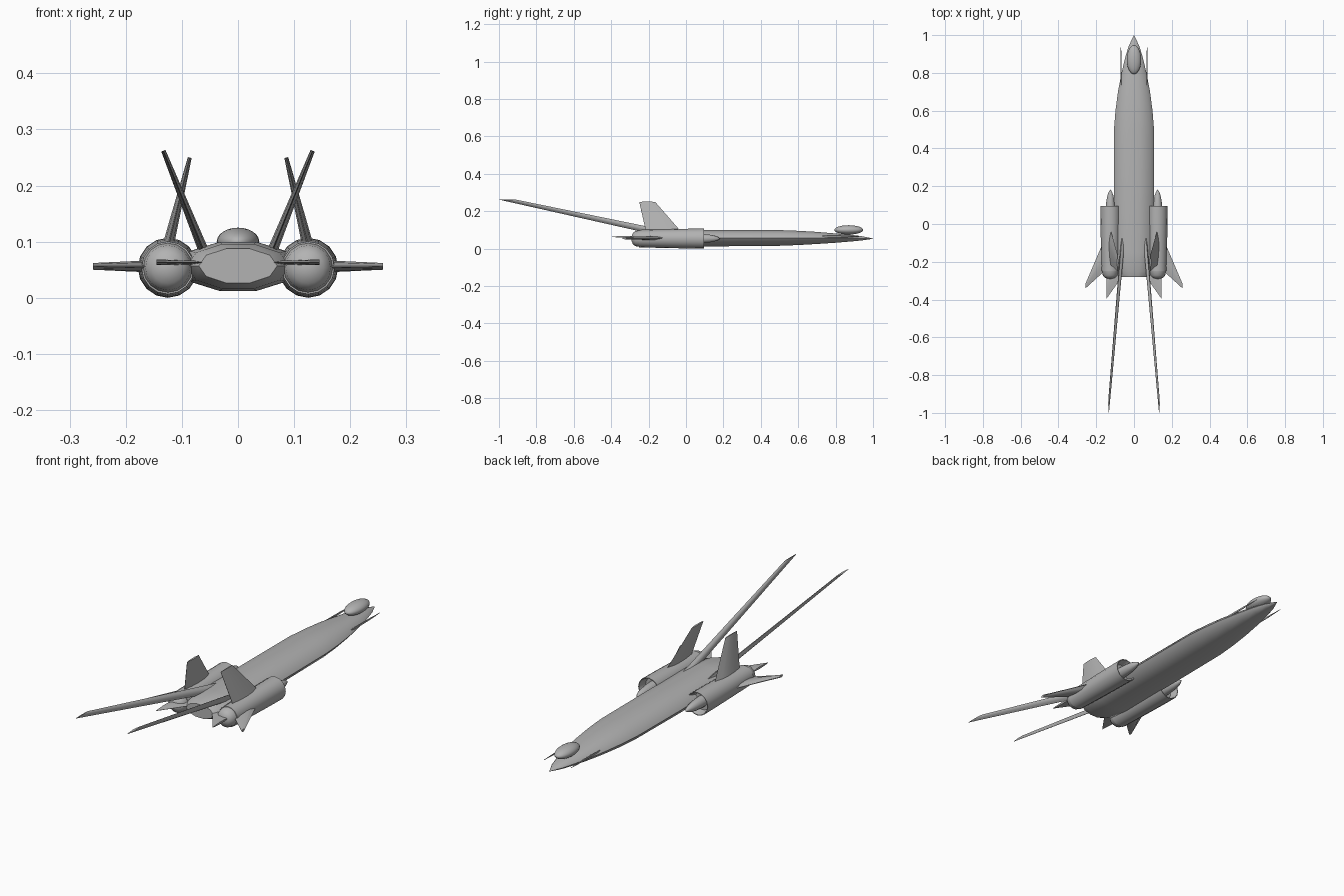
import bpy, bmesh, math
from mathutils import Vector

if "Cube" in bpy.data.objects:
    bpy.data.objects.remove(bpy.data.objects["Cube"])

grey = bpy.data.materials.new("hull grey")
grey.diffuse_color = (0.45, 0.45, 0.45, 1)
grey.use_nodes = True
grey.node_tree.nodes["Principled BSDF"].inputs["Base Color"].default_value = grey.diffuse_color


def make(name, rings, angle=35):
    """Skin a list of closed point rings and cap both ends."""
    bm = bmesh.new()
    rows = [[bm.verts.new(p) for p in ring] for ring in rings]
    n = len(rows[0])
    for a, b in zip(rows, rows[1:]):
        for i in range(n):
            j = (i + 1) % n
            bm.faces.new((a[i], a[j], b[j], b[i]))
    bm.faces.new(rows[0])
    bm.faces.new(rows[-1])
    bmesh.ops.remove_doubles(bm, verts=bm.verts, dist=1e-6)
    bmesh.ops.recalc_face_normals(bm, faces=bm.faces)
    me = bpy.data.meshes.new(name)
    bm.to_mesh(me)
    bm.free()
    me.materials.append(grey)
    ob = bpy.data.objects.new(name, me)
    bpy.context.collection.objects.link(ob)
    bpy.ops.object.select_all(action='DESELECT')
    ob.select_set(True)
    bpy.context.view_layer.objects.active = ob
    bpy.ops.object.shade_smooth_by_angle(angle=math.radians(angle))
    return ob


def loft(name, stations, n, cx=0, phase=0.0, angle=35):
    """Loft ellipses along y; station = (y, half width, half height, centre z)."""
    rings = []
    for y, w, h, z in stations:
        rings.append([(cx + w * math.sin(2 * math.pi * (i + phase) / n), y,
                       z - h * math.cos(2 * math.pi * (i + phase) / n)) for i in range(n)])
    return make(name, rings, angle)


def blade(name, side, root, tip, normal, t_root, t_tip):
    """Tapered fin; root and tip are (leading, trailing) points."""
    nrm = Vector(normal).normalized()
    rings = []
    for (le, te), t in ((root, t_root), (tip, t_tip)):
        le, te = Vector(le), Vector(te)
        ring = []
        for f, s in ((0, 0), (.25, .85), (.5, 1), (.75, .7), (1, .1),
                     (1, -.1), (.75, -.7), (.5, -1), (.25, -.85)):
            p = le.lerp(te, f) + nrm * (s * t / 2)
            ring.append((p.x * side, p.y, p.z))
        rings.append(ring)
    return make(name, rings)


# Fuselage: ten sided, flat underside, long pointed nose
loft("fuselage", [
    (-.28, .07, .032, .057), (-.25, .092, .042, .056), (-.15, .105, .046, .056),
    (.2, .107, .046, .056), (.5, .106, .044, .057), (.6, .098, .040, .057),
    (.7, .085, .034, .057), (.8, .066, .026, .056), (.88, .047, .019, .056),
    (.94, .029, .012, .055), (1.0, .0008, .0008, .053)], 10, phase=.5, angle=50)

# Canopy bubble
bpy.ops.mesh.primitive_uv_sphere_add(segments=24, ring_count=12, radius=1, location=(0, .87, .1))
canopy = bpy.context.object
canopy.name = "canopy"
canopy.scale = (.038, .077, .025)
canopy.data.materials.append(grey)
bpy.ops.object.shade_smooth()

for side, tag in ((1, "right"), (-1, "left")):
    cx = .125 * side
    # Engine pod: open intake lip, tapering body, domed exhaust
    loft("engine_" + tag, [
        (y, r, r, .0535) for y, r in (
            (.06, .040), (.095, .050), (.095, .0535), (0, .0525), (-.12, .050), (-.25, .047),
            (-.25, .044), (-.272, .040), (-.285, .028), (-.292, .010))], 16, cx, angle=40)
    # Intake spike
    loft("intake_spike_" + tag, [
        (y, r, r, .0535) for y, r in (
            (.04, .026), (.09, .0245), (.125, .021), (.15, .016), (.17, .009), (.182, .001))],
        12, cx, angle=60)
    # Swept wing outside the engine
    blade("wing_" + tag, side, ((.13, -.02, .056), (.13, -.225, .056)),
          ((.258, -.318, .056), (.258, -.342, .056)), (0, 0, 1), .024, .012)
    # Horizontal tail between the engines
    blade("tailplane_" + tag, side, ((.05, -.09, .063), (.05, -.26, .063)),
          ((.145, -.28, .063), (.145, -.395, .063)), (0, 0, 1), .008, .010)
    # Fin on the engine, leaning inward
    blade("engine_fin_" + tag, side, ((.124, -.03, .095), (.124, -.215, .095)),
          ((.086, -.165, .25), (.086, -.25, .25)), (.97, 0, .24), .020, .007)
    # Very long swept tail spar, leaning outward
    blade("tail_spar_" + tag, side, ((.063, -.06, .088), (.063, -.225, .088)),
          ((.133, -.91, .262), (.133, -1, .262)), (.93, 0, -.37), .018, .008)
    # Thin nose probe
    loft("nose_probe_" + tag, [
        (.68, .001, .001, .065), (.74, .003, .006, .065),
        (.85, .003, .005, .065), (.94, .001, .001, .065)], 8, .069 * side)
